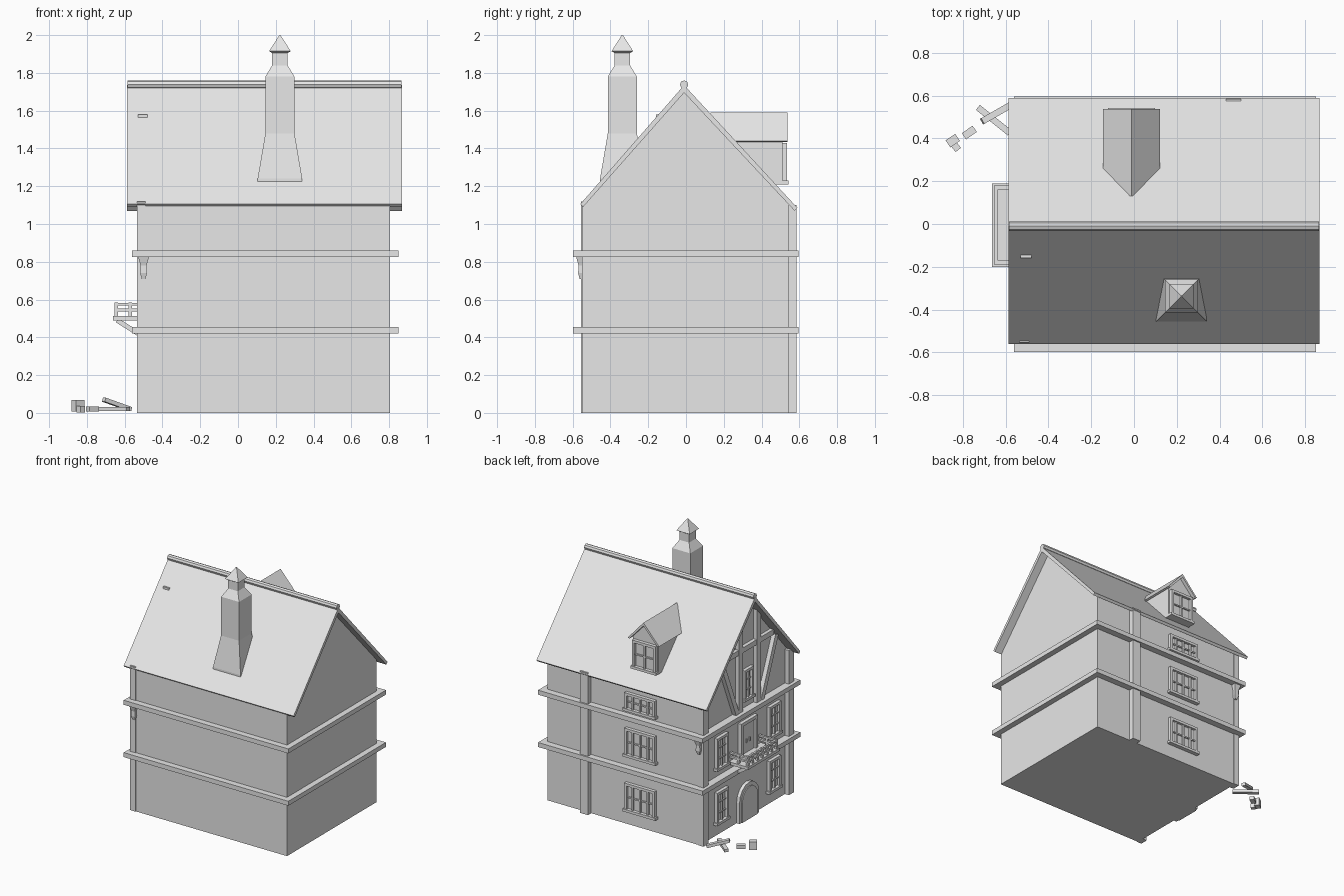
import bpy, bmesh, math
from mathutils import Vector, Matrix

cube = bpy.data.objects.get("Cube")
if cube:
    bpy.data.objects.remove(cube, do_unlink=True)

GREY = (0.8, 0.8, 0.8, 1)
mat = bpy.data.materials.new("plain_grey")
mat.use_nodes = True
mat.diffuse_color = GREY
mat.node_tree.nodes["Principled BSDF"].inputs["Base Color"].default_value = GREY


def finish(name, bm):
    bmesh.ops.recalc_face_normals(bm, faces=bm.faces)
    mesh = bpy.data.meshes.new(name)
    bm.to_mesh(mesh)
    bm.free()
    mesh.materials.append(mat)
    obj = bpy.data.objects.new(name, mesh)
    bpy.context.collection.objects.link(obj)
    return obj


def loft(name, rings):
    """Skin equal-length rings of points and cap both ends."""
    bm = bmesh.new()
    rows = [[bm.verts.new(p) for p in ring] for ring in rings]
    for a, b in zip(rows, rows[1:]):
        for i in range(len(a)):
            j = (i + 1) % len(a)
            bm.faces.new((a[i], a[j], b[j], b[i]))
    bm.faces.new(rows[0])
    bm.faces.new(rows[-1])
    return finish(name, bm)


def box(name, x, y, z):
    return loft(name, [[(x[0], y[0], h), (x[1], y[0], h), (x[1], y[1], h), (x[0], y[1], h)] for h in z])


def beam(name, start, end, width, height):
    """Square timber running between two points."""
    a, b = Vector(start), Vector(end)
    bm = bmesh.new()
    rot = (b - a).to_track_quat('X', 'Z').to_matrix().to_4x4()
    size = Matrix.Diagonal(((b - a).length, width, height, 1))
    bmesh.ops.create_cube(bm, size=1, matrix=Matrix.Translation((a + b) / 2) @ rot @ size)
    return finish(name, bm)


BACK, SIDE = 0.545, -0.5


def on_back(u, z, d):
    return (u, BACK + d, z)


def on_side(u, z, d):
    return (SIDE - d, u, z)


def plate(name, wall, outline, depth):
    """Raised shape on a wall, from (along, height) points."""
    return loft(name, [[wall(u, z, d) for u, z in outline] for d in (-0.02, depth)])


def rect(u0, u1, z0, z1):
    return [(u0, z0), (u1, z0), (u1, z1), (u0, z1)]


def window(name, wall, u, z, w, h, cols, rows, f=0.02):
    u0, u1, z0, z1 = u - w / 2, u + w / 2, z - h / 2, z + h / 2
    plate(name + "_glass", wall, rect(u0, u1, z0, z1), 0.006)
    for side, r in (("left", rect(u0, u0 + f, z0, z1)), ("right", rect(u1 - f, u1, z0, z1)),
                    ("top", rect(u0, u1, z1 - f, z1)), ("sill", rect(u0 - f / 2, u1 + f / 2, z0, z0 + f))):
        plate(name + "_frame_" + side, wall, r, 0.032 if side == "sill" else 0.026)
    for i in range(1, cols):
        c = u0 + w * i / cols
        plate(name + "_mullion", wall, rect(c - f / 3, c + f / 3, z0, z1), 0.02)
    for i in range(1, rows):
        c = z0 + h * i / rows
        plate(name + "_crossbar", wall, rect(u0, u1, c - f / 4, c + f / 4), 0.016)


# House body with gable ends
RIDGE_Y = -0.01
house = [(-0.55, 0), (BACK, 0), (BACK, 1.11), (RIDGE_Y, 1.7), (-0.55, 1.1)]
loft("house_walls", [[(x, y, z) for y, z in house] for x in (SIDE, 0.805)])

# Floor bands
for name, z in (("lower_band", 0.42), ("upper_band", 0.825)):
    box(name, (-0.56, 0.85), (-0.598, 0.596), (z, z + 0.035))

# Roof slopes and ridge
roof = [(-0.56, 1.105), (RIDGE_Y, 1.735), (0.59, 1.085), (0.575, 1.07), (RIDGE_Y, 1.695), (-0.545, 1.09)]
loft("roof", [[(x, y, z) for y, z in roof] for x in (-0.587, 0.868)])
ridge = [(RIDGE_Y + 0.022 * math.cos(a * math.pi / 4), 1.738 + 0.022 * math.sin(a * math.pi / 4)) for a in range(8)]
loft("ridge_pole", [[(x, y, z) for y, z in ridge] for x in (-0.585, 0.865)])

# Chimney: (height, half width)
chimney = [(1.0, 0.118), (1.24, 0.118), (1.48, 0.077), (1.78, 0.077), (1.84, 0.041),
           (1.905, 0.041), (1.915, 0.057), (2.0, 0.003)]
loft("chimney", [[(0.222 + sx * w, -0.337 + sy * w, z) for sx, sy in ((-1, -1), (1, -1), (1, 1), (-1, 1))]
                 for z, w in chimney])

# Dormer
DX = -0.012
loft("dormer_walls", [[(DX + x, y, z) for x, z in ((-0.11, 1.21), (0.11, 1.21), (0.11, 1.46), (0, 1.57), (-0.11, 1.46))]
                      for y in (0.2, 0.51)])
loft("dormer_roof", [[(DX + x, y, z) for x, z in ((-0.134, 1.44), (0, 1.59), (0.134, 1.44), (0.12, 1.435),
                                                  (0, 1.565), (-0.12, 1.435))] for y in (0.13, 0.538)])


def on_dormer(u, z, d):
    return (u, 0.51 + d, z)


window("dormer_window", on_dormer, DX, 1.32, 0.2, 0.22, 2, 2)

# Back wall windows and post
for name, z, h, rows in (("ground", 0.215, 0.22, 2), ("middle", 0.64, 0.22, 2), ("top", 0.955, 0.14, 2)):
    window(name + "_back_window", on_back, 0.0, z, 0.26, h, 4, rows)
plate("back_post", on_back, rect(0.43, 0.5, 0, 1.1), 0.04)

# Corner posts and their small brackets on the decorated gable
for name, y0, y1, s in (("front", -0.555, -0.495, -1), ("back", 0.49, 0.55, 1)):
    box(name + "_corner_post", (-0.535, -0.49), (y0, y1), (0, 1.12))
    loft(name + "_corner_bracket", [[(-0.5 + sx * w, s * (0.553 + sy * w), z) for sx, sy in
                                     ((-1, -1), (1, -1), (1, 1), (-1, 1))]
                                    for z, w in ((0.71, 0.01), (0.74, 0.018), (0.78, 0.016), (0.825, 0.028))])

# Gable windows and doors
MID = -0.025
for floor, z in (("ground", 0.215), ("middle", 0.635)):
    for side, s in (("left", -1), ("right", 1)):
        window(f"{floor}_{side}_gable_window", on_side, MID + s * 0.32, z, 0.14, 0.25, 2, 3)
window("gable_window", on_side, MID, 1.04, 0.11, 0.24, 2, 3)


def arch(w, spring):
    return [(MID - w, 0), (MID + w, 0)] + [(MID + w * math.cos(a * math.pi / 8), spring + w * math.sin(a * math.pi / 8))
                                           for a in range(9)]


plate("door_surround", on_side, arch(0.12, 0.16), 0.025)
plate("front_door", on_side, arch(0.095, 0.155), 0.032)
plate("balcony_door", on_side, rect(MID - 0.08, MID + 0.08, 0.5, 0.74), 0.012)
for s in (-1, 1):
    plate("balcony_door_jamb", on_side, rect(MID + s * 0.09 - 0.012, MID + s * 0.09 + 0.012, 0.45, 0.76), 0.028)
    plate("door_handle", on_side, rect(MID + s * 0.02 - 0.005, MID + s * 0.02 + 0.005, 0.59, 0.62), 0.02)
plate("balcony_door_lintel", on_side, rect(MID - 0.102, MID + 0.102, 0.74, 0.765), 0.028)

# Gable timber framing
for s in (-1, 1):
    plate("gable_stud", on_side, rect(MID + s * 0.11 - 0.024, MID + s * 0.11 + 0.024, 0.86, 1.58), 0.03)
    beam("gable_brace", (-0.51, MID + s * 0.15, 0.86), (-0.51, MID + s * 0.33, 1.3), 0.045, 0.04)
plate("gable_collar", on_side, rect(-0.32, 0.27, 1.31, 1.35), 0.028)

# Balcony with railing and braces
YS = (-0.2, 0.19)
box("balcony_floor", (-0.663, -0.49), YS, (0.49, 0.512))
posts = [(-0.645, YS[0] + 0.02 + 0.058 * i) for i in range(7)] + [(-0.57, y) for y in (-0.18, 0.17)]
for x, y in posts:
    box("baluster", (x - 0.009, x + 0.009), (y - 0.009, y + 0.009), (0.51, 0.585))
for z in (0.545, 0.575):
    beam("front_rail", (-0.645, -0.19, z), (-0.645, 0.18, z), 0.018, 0.014)
    for y in (-0.18, 0.17):
        beam("side_rail", (-0.645, y, z), (-0.5, y, z), 0.018, 0.014)
for y in (-0.16, 0.15):
    beam("balcony_brace", (-0.64, y, 0.49), (-0.52, y, 0.415), 0.025, 0.025)

# Fallen planks and blocks
beam("loose_plank", (-0.73, 0.545, 0.02), (-0.58, 0.425, 0.02), 0.03, 0.022)
beam("leaning_plank", (-0.71, 0.48, 0.07), (-0.57, 0.56, 0.02), 0.03, 0.022)
beam("small_block", (-0.795, 0.41, 0.02), (-0.745, 0.445, 0.02), 0.035, 0.026)
beam("split_block", (-0.87, 0.375, 0.038), (-0.825, 0.405, 0.038), 0.04, 0.06)
beam("split_block_chip", (-0.845, 0.35, 0.02), (-0.82, 0.37, 0.02), 0.035, 0.035)
